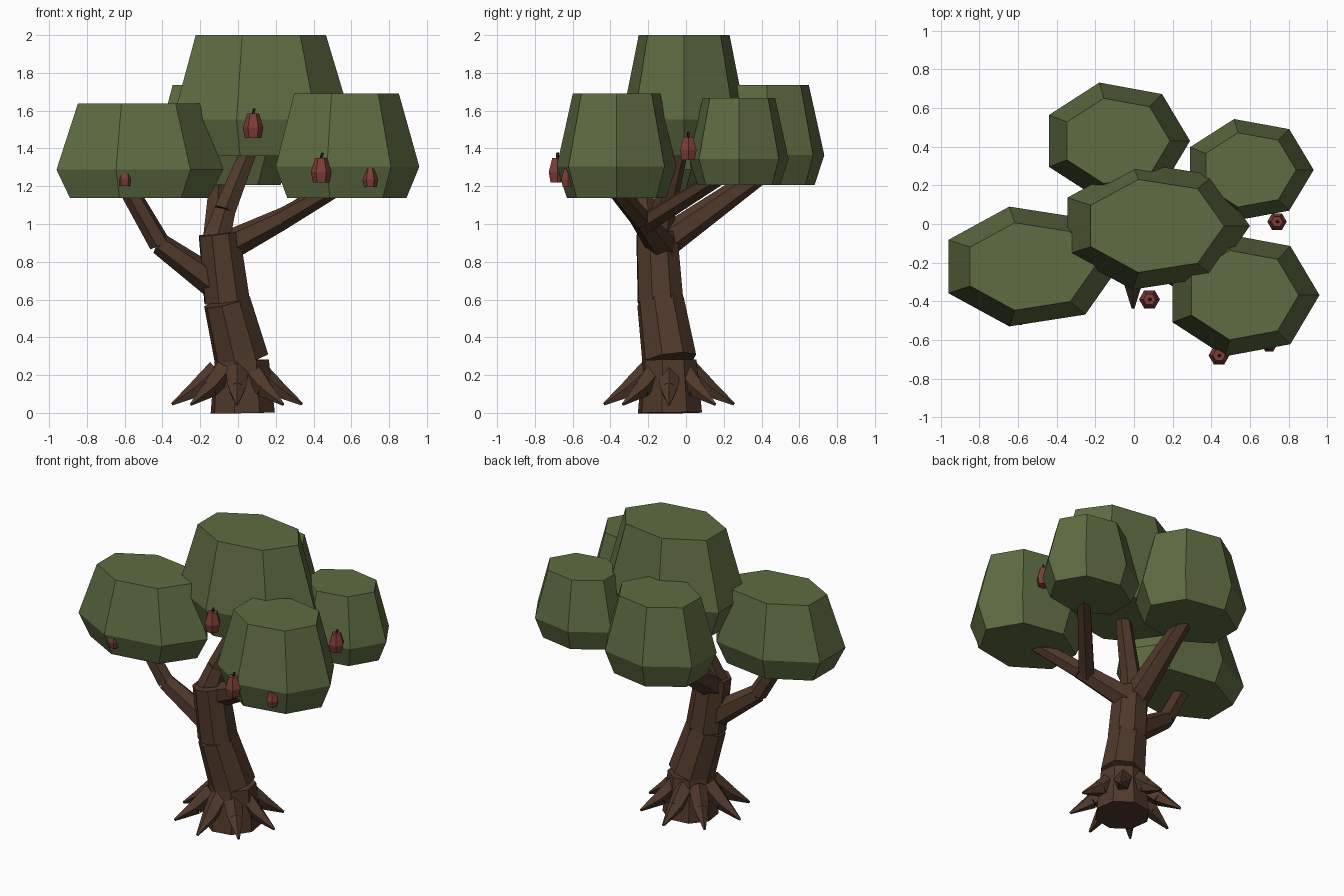
import bpy, bmesh, math
from mathutils import Vector, Matrix

if "Cube" in bpy.data.objects:
    bpy.data.objects.remove(bpy.data.objects["Cube"])


def material(name, rgb):
    m = bpy.data.materials.new(name)
    m.diffuse_color = (*rgb, 1)
    m.use_nodes = True
    m.node_tree.nodes["Principled BSDF"].inputs["Base Color"].default_value = m.diffuse_color
    return m


LEAF = material("leaf green", (0.112, 0.150, 0.054))
BARK = material("bark brown", (0.080, 0.041, 0.024))
RED = material("fruit red", (0.200, 0.047, 0.040))
STEM = material("stem dark brown", (0.030, 0.018, 0.012))


def finish(name, bm, mat):
    bmesh.ops.recalc_face_normals(bm, faces=bm.faces)
    me = bpy.data.meshes.new(name)
    bm.to_mesh(me)
    bm.free()
    me.materials.append(mat)
    ob = bpy.data.objects.new(name, me)
    bpy.context.collection.objects.link(ob)
    return ob


def frustum(bm, a, b, ra, rb, sides):
    """Tapered faceted cylinder from a to b."""
    a, b = Vector(a), Vector(b)
    d = b - a
    m = Matrix.Translation((a + b) / 2) @ d.to_track_quat('Z', 'Y').to_matrix().to_4x4()
    bmesh.ops.create_cone(bm, cap_ends=True, segments=sides, radius1=ra,
                          radius2=rb, depth=d.length, matrix=m)


def limb(name, path, sides, mat=BARK):
    """Chain of frustums; path holds (point, radius)."""
    bm = bmesh.new()
    for (a, ra), (b, rb) in zip(path, path[1:]):
        frustum(bm, a, b, ra, rb, sides)
    return finish(name, bm, mat)


def stacked(name, centre, rings, sides, mat):
    """Closed faceted solid from (rx, ry, z) rings."""
    bm = bmesh.new()
    loops = []
    for rx, ry, z in rings:
        loops.append([bm.verts.new((centre[0] + rx * math.cos(math.tau * i / sides),
                                    centre[1] + ry * math.sin(math.tau * i / sides), z))
                      for i in range(sides)])
    for lo, hi in zip(loops, loops[1:]):
        for i in range(sides):
            j = (i + 1) % sides
            bm.faces.new((lo[i], lo[j], hi[j], hi[i]))
    bm.faces.new(loops[0][::-1])
    bm.faces.new(loops[-1])
    return finish(name, bm, mat)


# Trunk
limb("trunk", [((0.025, -0.085, 0), 0.175), ((0.02, -0.088, 0.28), 0.148),
               ((-0.058, -0.135, 0.59), 0.128), ((-0.1, -0.155, 0.95), 0.115)], 8)

# Roots fanning around the base
for i in range(8):
    c, s = math.cos(math.tau * i / 8), math.sin(math.tau * i / 8)

    def at(r, z):
        return (-0.005 + r * c, -0.09 + r * s, z)
    limb(f"root_{i + 1}", [(at(0.10, 0.22), 0.065), (at(0.21, 0.125), 0.05),
                           (at(0.345, 0.045), 0.008)], 5)

# Branches
limb("left_branch", [((-0.10, -0.14, 0.67), 0.085), ((-0.415, -0.19, 0.895), 0.058),
                     ((-0.59, -0.23, 1.20), 0.05)], 6)
limb("front_right_branch", [((-0.10, -0.11, 0.86), 0.085), ((0.24, -0.24, 1.03), 0.058),
                            ((0.52, -0.38, 1.19), 0.045)], 6)
limb("back_right_branch", [((0.2, -0.22, 1.0), 0.055), ((0.56, 0.18, 1.25), 0.045)], 6)
limb("centre_branch", [((-0.12, -0.15, 0.90), 0.085), ((-0.07, -0.12, 1.07), 0.065),
                       ((0.07, -0.03, 1.42), 0.048)], 6)
limb("back_left_branch", [((-0.11, -0.12, 0.90), 0.085), ((-0.10, 0.39, 1.26), 0.052)], 6)

# Foliage clumps: centre x, y, radii x, y, bottom z, top z
for name, x, y, rx, ry, z0, z1 in (
        ("left_foliage", -0.542, -0.22, 0.465, 0.318, 1.138, 1.637),
        ("centre_foliage", 0.103, -0.01, 0.497, 0.338, 1.36, 2.0),
        ("front_right_foliage", 0.56, -0.368, 0.40, 0.325, 1.138, 1.69),
        ("back_right_foliage", 0.593, 0.28, 0.337, 0.27, 1.206, 1.667),
        ("back_left_foliage", -0.094, 0.43, 0.384, 0.31, 1.206, 1.735)):
    zm = z0 + 0.3 * (z1 - z0)
    stacked(name, (x, y), [(rx * 0.83, ry * 0.83, z0), (rx, ry, zm),
                           (rx * 0.73, ry * 0.73, z1)], 7, LEAF)

# Fruits with short stems: x, y, bottom z, scale
for i, (x, y, z, s) in enumerate(((0.08, -0.39, 1.455, 1), (0.44, -0.68, 1.22, 1),
                                  (0.74, 0.012, 1.34, 0.93), (0.70, -0.625, 1.195, 0.75),
                                  (-0.60, -0.487, 1.20, 0.75))):
    stacked(f"fruit_{i + 1}", (x, y),
            [(r * s, r * s, z + h * s) for r, h in
             ((0.043, 0), (0.054, 0.055), (0.032, 0.13))], 6, RED)
    limb(f"fruit_stem_{i + 1}", [((x, y, z + 0.125 * s), 0.009 * s),
                                 ((x + 0.008 * s, y, z + 0.157 * s), 0.007 * s)], 5, STEM)
